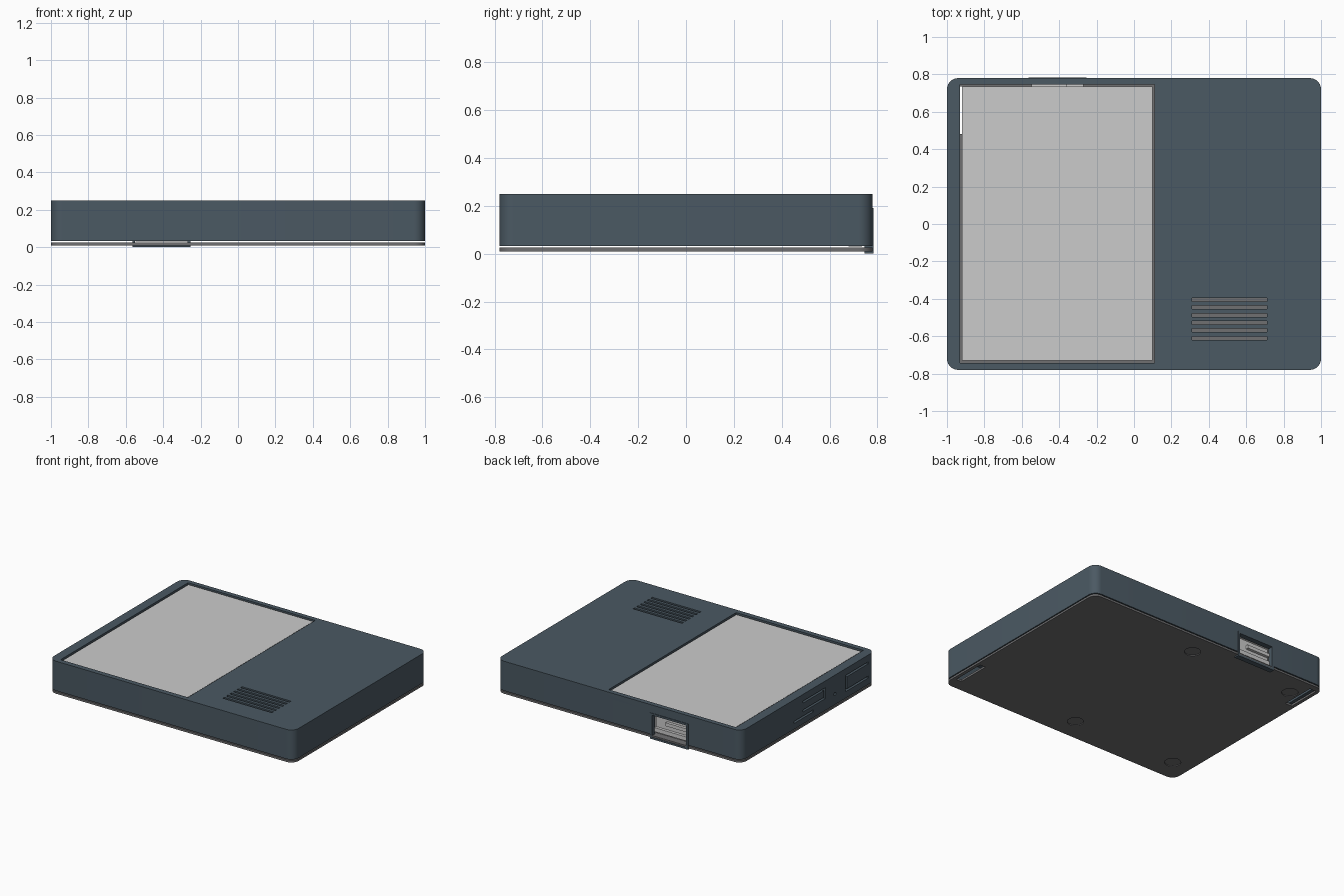
import bpy, bmesh, math

if "Cube" in bpy.data.objects:
    bpy.data.objects.remove(bpy.data.objects["Cube"])

def material(name, color):
    m = bpy.data.materials.new(name)
    m.diffuse_color = (*color, 1)
    m.use_nodes = True
    m.node_tree.nodes["Principled BSDF"].inputs["Base Color"].default_value = m.diffuse_color
    return m

SHELL = material("slate_plastic", (0.07, 0.10, 0.125))
BASE = material("dark_grey_plastic", (0.16, 0.16, 0.165))

def prism(name, outline, z0, z1, mat=None):
    """Extrude a closed xy outline from z0 to z1."""
    bm = bmesh.new()
    low = [bm.verts.new((x, y, z0)) for x, y in outline]
    high = [bm.verts.new((x, y, z1)) for x, y in outline]
    bm.faces.new(low[::-1])
    bm.faces.new(high)
    n = len(low)
    for i in range(n):
        j = (i + 1) % n
        bm.faces.new((low[i], low[j], high[j], high[i]))
    bmesh.ops.recalc_face_normals(bm, faces=bm.faces)
    mesh = bpy.data.meshes.new(name)
    bm.to_mesh(mesh)
    bm.free()
    ob = bpy.data.objects.new(name, mesh)
    bpy.context.collection.objects.link(ob)
    if mat:
        mesh.materials.append(mat)
    return ob

def box(name, x, y, z, mat=None):
    return prism(name, [(x[0], y[0]), (x[1], y[0]), (x[1], y[1]), (x[0], y[1])], *z, mat)

def rounded(hx, hy, r, seg=8):
    pts = []
    for k, (sx, sy) in enumerate([(1, 1), (-1, 1), (-1, -1), (1, -1)]):
        for i in range(seg + 1):
            a = math.pi / 2 * (k + i / seg)
            pts.append((sx * (hx - r) + r * math.cos(a), sy * (hy - r) + r * math.sin(a)))
    return pts

def disc(cx, cy, r, n=24):
    return [(cx + r * math.cos(2 * math.pi * i / n), cy + r * math.sin(2 * math.pi * i / n))
            for i in range(n)]

def cut(ob, cutters):
    """Subtract every cutter, bake the result and remove the cutters."""
    for c in cutters:
        c.hide_render = True
        m = ob.modifiers.new("cut", 'BOOLEAN')
        m.operation, m.solver, m.object = 'DIFFERENCE', 'EXACT', c
    bpy.context.view_layer.update()
    baked = bpy.data.meshes.new_from_object(ob.evaluated_get(bpy.context.evaluated_depsgraph_get()))
    ob.modifiers.clear()
    ob.data = baked
    for c in cutters:
        bpy.data.objects.remove(c)

def smooth(ob):
    bpy.ops.object.select_all(action='DESELECT')
    ob.select_set(True)
    bpy.context.view_layer.objects.active = ob
    bpy.ops.object.shade_smooth_by_angle(angle=math.radians(30))

# Upper shell: hollow, open below, with screen window and port opening
shell = prism("upper_shell", rounded(1, 0.78, 0.06), 0.032, 0.25, SHELL)
cutters = [
    prism("cavity_cutter", rounded(0.96, 0.75, 0.03), -0.05, 0.222),
    box("screen_cutter", (-0.93, 0.11), (-0.742, 0.745), (0.2, 0.3)),
    box("port_cutter", (-0.56, -0.26), (0.7, 0.85), (-0.06, 0.187)),
]
# Speaker vents
for i in range(6):
    y = -0.405 - 0.041 * i
    cutters.append(box("vent_cutter", (0.31, 0.71), (y - 0.009, y + 0.009), (0.2, 0.3)))
# Thin cuts around the flexible buttons on the left side
for y, z in [((-0.45, -0.432), (0.08, 0.20)), ((-0.70, -0.44), (0.08, 0.095)),
             ((-0.70, -0.44), (0.185, 0.20)),
             ((-0.198, -0.18), (0.12, 0.20)), ((-0.19, 0.06), (0.12, 0.135)),
             ((-0.19, 0.06), (0.185, 0.20)), ((-0.06, 0.17), (0.075, 0.09))]:
    cutters.append(box("button_cutter", (-1.05, -0.935), y, z))
# Small round hole between the buttons
pin = prism("pin_cutter", disc(0, 0, 0.012, 12), -0.06, 0.06)
pin.rotation_euler.y = math.pi / 2
pin.location = (-0.99, -0.31, 0.11)
cutters.append(pin)
cut(shell, cutters)
smooth(shell)

# Base plate with strap slots and shallow foot recesses
base = prism("base_plate", rounded(1, 0.78, 0.06), 0.01, 0.025, BASE)
cutters = [
    box("slot_cutter", (-0.975, -0.92), (0.48, 0.735), (-0.05, 0.1)),
    box("slot_cutter", (0.93, 0.975), (-0.69, -0.44), (-0.05, 0.1)),
]
for x in (-0.85, 0.0):
    for y in (-0.61, 0.61):
        cutters.append(prism("foot_cutter", disc(x, y, 0.055), -0.05, 0.016))
cut(base, cutters)
smooth(base)

# Screen panel, slightly recessed in its window
box("screen_panel", (-0.92, 0.10), (-0.73, 0.735), (0.215, 0.243))

# Rear port frame
frame = box("port_frame", (-0.565, -0.255), (0.745, 0.784), (0.0, 0.19), SHELL)
cut(frame, [box("frame_cutter", (-0.55, -0.27), (0.7, 0.85), (0.014, 0.176))])

# Connector inside the port: back block with stepped tongues
box("connector_block", (-0.549, -0.271), (0.68, 0.735), (0.03, 0.175))
box("connector_upper_tongue", (-0.549, -0.36), (0.735, 0.756), (0.11, 0.135))
box("connector_lower_tongue", (-0.549, -0.271), (0.735, 0.756), (0.045, 0.075))
